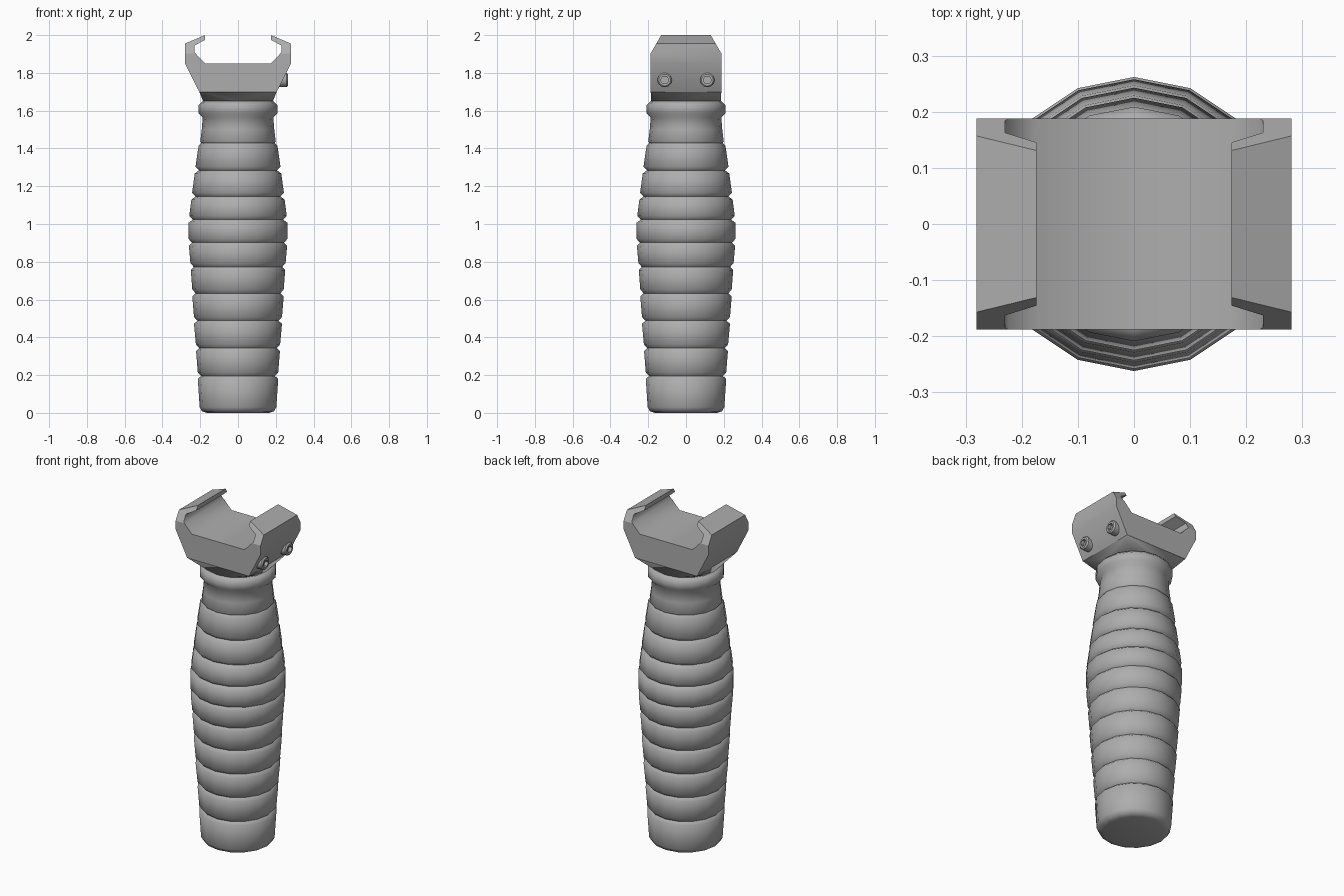
import bpy, bmesh, math

if "Cube" in bpy.data.objects:
    bpy.data.objects.remove(bpy.data.objects["Cube"])

grey = bpy.data.materials.new("dark_grey")
grey.diffuse_color = (0.42, 0.42, 0.42, 1)
grey.use_nodes = True
grey.node_tree.nodes["Principled BSDF"].inputs["Base Color"].default_value = grey.diffuse_color

def finish(bm, name, smooth):
    bmesh.ops.recalc_face_normals(bm, faces=bm.faces)
    me = bpy.data.meshes.new(name)
    bm.to_mesh(me)
    bm.free()
    me.materials.append(grey)
    ob = bpy.data.objects.new(name, me)
    bpy.context.collection.objects.link(ob)
    bpy.ops.object.select_all(action='DESELECT')
    ob.select_set(True)
    bpy.context.view_layer.objects.active = ob
    bpy.ops.object.shade_smooth_by_angle(angle=math.radians(smooth))
    return ob

def lathe(name, rings, place, sides=16, smooth=65):
    """Rings are (radius, height, sides-snapped-to-hexagon flag)."""
    bm = bmesh.new()
    loops = []
    for r, h, hexed in rings:
        loop = []
        for i in range(sides):
            a = 2 * math.pi * i / sides
            k = r
            if hexed:
                k = r * math.cos(math.pi / 6) / math.cos(a % (math.pi / 3) - math.pi / 6)
            loop.append(bm.verts.new(place(k * math.cos(a), k * math.sin(a), h)))
        loops.append(loop)
    for lo, hi in zip(loops, loops[1:]):
        for i in range(sides):
            j = (i + 1) % sides
            bm.faces.new((lo[i], lo[j], hi[j], hi[i]))
    bm.faces.new(loops[0][::-1])
    bm.faces.new(loops[-1])
    return finish(bm, name, smooth)

# Ribbed grip: bottom cap, ten ribs, neck and collar
profile = [(0.165, 0), (0.19, 0.008), (0.203, 0.03), (0.213, 0.18)]
bounds = [0.195, 0.343, 0.488, 0.633, 0.773, 0.901, 1.023, 1.146, 1.284, 1.43]
low = [0.213, 0.223, 0.233, 0.242, 0.252, 0.262, 0.258, 0.243, 0.225]
high = [0.222, 0.233, 0.242, 0.25, 0.26, 0.262, 0.247, 0.229, 0.209]
for z0, z1, r0, r1 in zip(bounds, bounds[1:], low, high):
    profile += [(r0 - 0.018, z0), (r0, z0 + 0.02), (r1, z1 - 0.017)]
profile += [(0.195, 1.43), (0.2, 1.437), (0.192, 1.5), (0.187, 1.565),
            (0.209, 1.587), (0.209, 1.63), (0.188, 1.65)]
lathe("grip", [(r, z, False) for r, z in profile], lambda a, b, h: (a, b, h))

# Transition from round collar to rectangular mount
bm = bmesh.new()
for i in range(16):
    a = math.pi * i / 8
    bm.verts.new((0.184 * math.cos(a), 0.184 * math.sin(a), 1.648))
for x in (-0.205, 0.205):
    for y in (-0.187, 0.187):
        bm.verts.new((x, y, 1.70))
bmesh.ops.convex_hull(bm, input=bm.verts)
finish(bm, "mount_neck", 80)

# Rail clamp: mirrored section extruded along y, top corners cut off
half = [(0.205, 1.70), (0.281, 1.85), (0.281, 1.955), (0.174, 2.0), (0.174, 1.975),
        (0.23, 1.945), (0.23, 1.908), (0.174, 1.85)]
section = half + [(-x, z) for x, z in reversed(half)]
bm = bmesh.new()
face = bm.faces.new([bm.verts.new((x, -0.188, z)) for x, z in section])
ext = bmesh.ops.extrude_face_region(bm, geom=[face])
bmesh.ops.translate(bm, vec=(0, 0.376, 0),
                    verts=[v for v in ext['geom'] if isinstance(v, bmesh.types.BMVert)])
for s in (-1, 1):
    cut = bmesh.ops.bisect_plane(bm, geom=bm.verts[:] + bm.edges[:] + bm.faces[:],
                                 plane_co=(0, s * 0.131, 2.0),
                                 plane_no=(0, s * 0.10, 0.058), clear_outer=True)
    edges = [e for e in cut['geom_cut'] if isinstance(e, bmesh.types.BMEdge)]
    bmesh.ops.holes_fill(bm, edges=edges, sides=0)
clamp = finish(bm, "rail_clamp", 50)
for p in clamp.data.polygons:
    p.use_smooth = abs(p.normal.y) < 0.3

# Two socket-head bolts on the right side
bolt = [(0.038, 0.20, False), (0.038, 0.257, False), (0.031, 0.264, False),
        (0.022, 0.264, True), (0.022, 0.244, True)]
for s, side in ((-1, "front"), (1, "back")):
    lathe("bolt_" + side, bolt, lambda a, b, h: (h, a + s * 0.113, b + 1.762), 18, 30)
